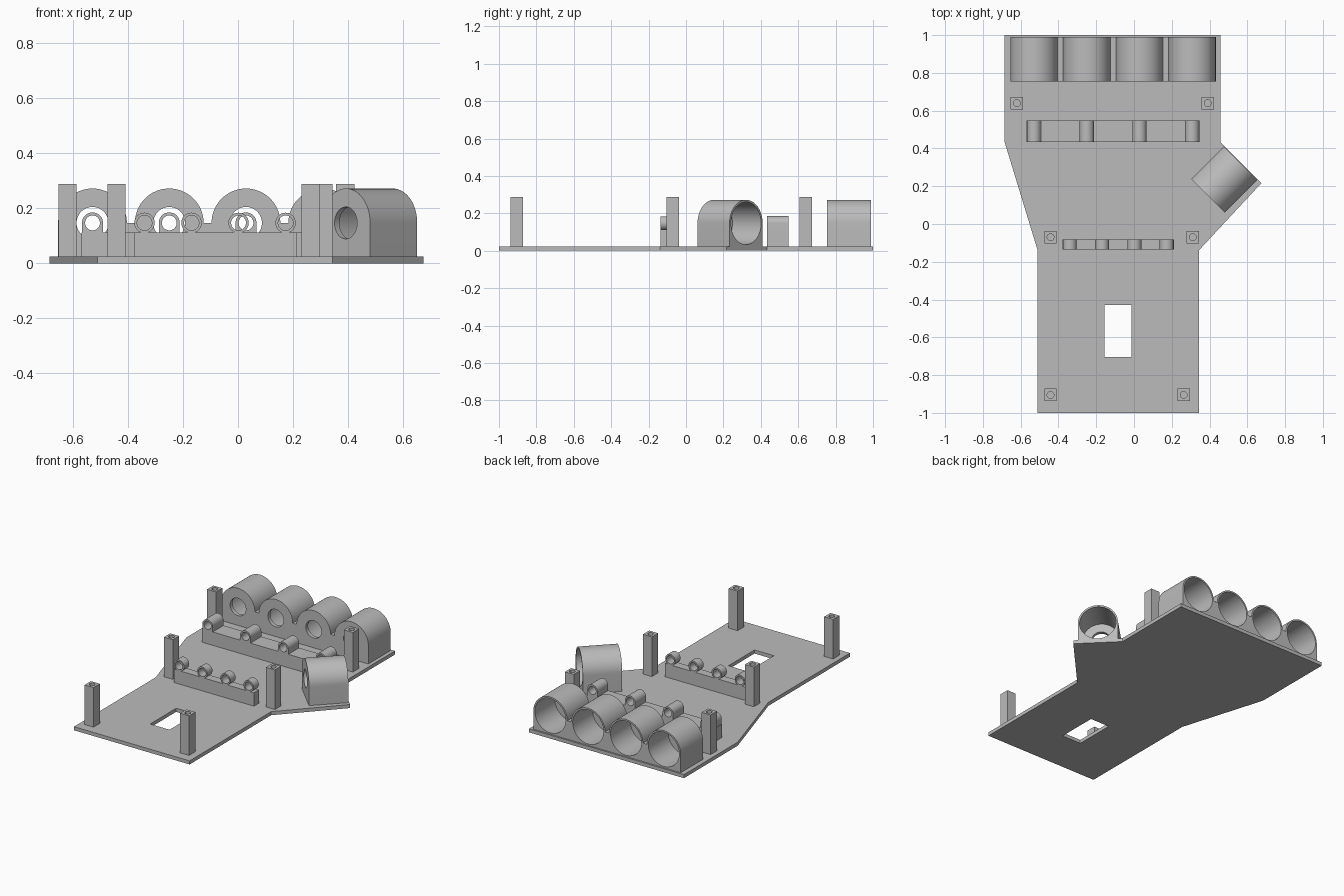
import bpy, bmesh
from math import sin, cos, pi, radians
from mathutils import Matrix, Vector

cube = bpy.data.objects.get("Cube")
if cube:
    bpy.data.objects.remove(cube)

grey = bpy.data.materials.new("light_grey")
grey.use_nodes = True
grey.diffuse_color = (0.5, 0.5, 0.5, 1)
grey.node_tree.nodes["Principled BSDF"].inputs["Base Color"].default_value = (0.5, 0.5, 0.5, 1)

PLATE = 0.024   # plate top
AXIS = 0.147    # height of every bore


def rect(x0, x1, y0, y1):
    return [(x0, y0), (x1, y0), (x1, y1), (x0, y1)]


def arc(r, cx=0, cy=0, sweep=2 * pi, n=48):
    last = n if sweep == 2 * pi else n + 1
    return [(cx + r * cos(sweep * i / n), cy + r * sin(sweep * i / n)) for i in range(last)]


def arch(r, base):
    return arc(r, 0, AXIS, pi, 32) + [(-r, base), (r, base)]


def slab(name, loops, depth, matrix):
    """Extrude an outline (further loops are holes) from local z = 0 to depth."""
    curve = bpy.data.curves.new(name, 'CURVE')
    curve.dimensions = '2D'
    curve.fill_mode = 'BOTH'
    curve.extrude = depth / 2
    for loop in loops:
        spline = curve.splines.new('POLY')
        spline.points.add(len(loop) - 1)
        for point, (x, y) in zip(spline.points, loop):
            point.co = (x, y, 0, 1)
        spline.use_cyclic_u = True
    ob = bpy.data.objects.new(name, curve)
    bpy.context.collection.objects.link(ob)
    bpy.ops.object.select_all(action='DESELECT')
    ob.select_set(True)
    bpy.context.view_layer.objects.active = ob
    bpy.ops.object.convert(target='MESH')
    ob = bpy.context.view_layer.objects.active
    bm = bmesh.new()
    bm.from_mesh(ob.data)
    bmesh.ops.remove_doubles(bm, verts=bm.verts, dist=1e-5)
    bmesh.ops.recalc_face_normals(bm, faces=bm.faces)
    bm.transform(matrix @ Matrix.Translation((0, 0, depth / 2)))
    bm.to_mesh(ob.data)
    bm.free()
    ob.data.materials.clear()
    ob.data.materials.append(grey)
    bpy.ops.object.shade_smooth_by_angle(angle=radians(30))
    return ob


def upright(x, y, turn=0):
    """Frame whose outline stands in x-z and whose depth runs along +y."""
    frame = Matrix(((1, 0, 0, 0), (0, 0, 1, 0), (0, 1, 0, 0), (0, 0, 0, 1)))
    return Matrix.Translation((x, y, 0)) @ Matrix.Rotation(turn, 4, 'Z') @ frame


def cup(name, x, y, length, turn=0):
    """Arched holder: thin shell open at the back, end wall with a small hole."""
    wall = 0.025
    frame = upright(x, y, turn)
    outline = arch(0.125, PLATE)
    slab(name + "_end_wall", [outline, arc(0.058, 0, AXIS)], wall, frame)
    slab(name + "_shell", [outline, arc(0.114, 0, AXIS)], length - wall,
         frame @ Matrix.Translation((0, 0, wall)))


# Base plate with its slot
outline = [(-0.685, 1), (-0.685, 0.434), (-0.51, -0.14), (-0.51, -1), (0.343, -1),
           (0.343, -0.14), (0.675, 0.217), (0.458, 0.434), (0.458, 1)]
slab("base_plate", [outline, rect(-0.155, -0.012, -0.705, -0.43)], PLATE, Matrix())

# Row of four cups, with webs between them
cups = [-0.529 + 0.279 * i for i in range(4)]
for i, x in enumerate(cups):
    cup(f"cup_{i + 1}", x, 0.755, 0.235)
    if i:
        slab(f"cup_web_{i}", [rect(-0.0145, 0.0145, PLATE, AXIS)], 0.235,
             upright(x - 0.1395, 0.755))

# Angled cup on the side wing
cup("side_cup", 0.392, 0.15, 0.242, -pi / 4)

# Rails carrying small tubes
slab("back_rail", [rect(-0.569, 0.346, PLATE, 0.113)], 0.114, upright(0, 0.434))
for i, x in enumerate(cups):
    slab(f"back_tube_{i + 1}", [arch(0.038, 0.113), arc(0.027, 0, AXIS)], 0.114,
         upright(x, 0.434))
slab("front_rail", [rect(-0.378, 0.213, PLATE, 0.113)], 0.055, upright(0, -0.136))
for i in range(4):
    slab(f"front_tube_{i + 1}", [arc(0.037, 0, AXIS), arc(0.027, 0, AXIS)], 0.055,
         upright(-0.34 + 0.171 * i, -0.136))

# Square posts with screw holes in the top
posts = [(-0.62, 0.64), (0.39, 0.64), (-0.442, -0.07), (0.311, -0.07),
         (-0.442, -0.905), (0.263, -0.905)]
square = rect(-0.033, 0.033, -0.033, 0.033)
for i, (x, y) in enumerate(posts):
    slab(f"post_{i + 1}", [square], 0.166, Matrix.Translation((x, y, PLATE)))
    slab(f"post_top_{i + 1}", [square, arc(0.018, n=24)], 0.098,
         Matrix.Translation((x, y, 0.19)))
